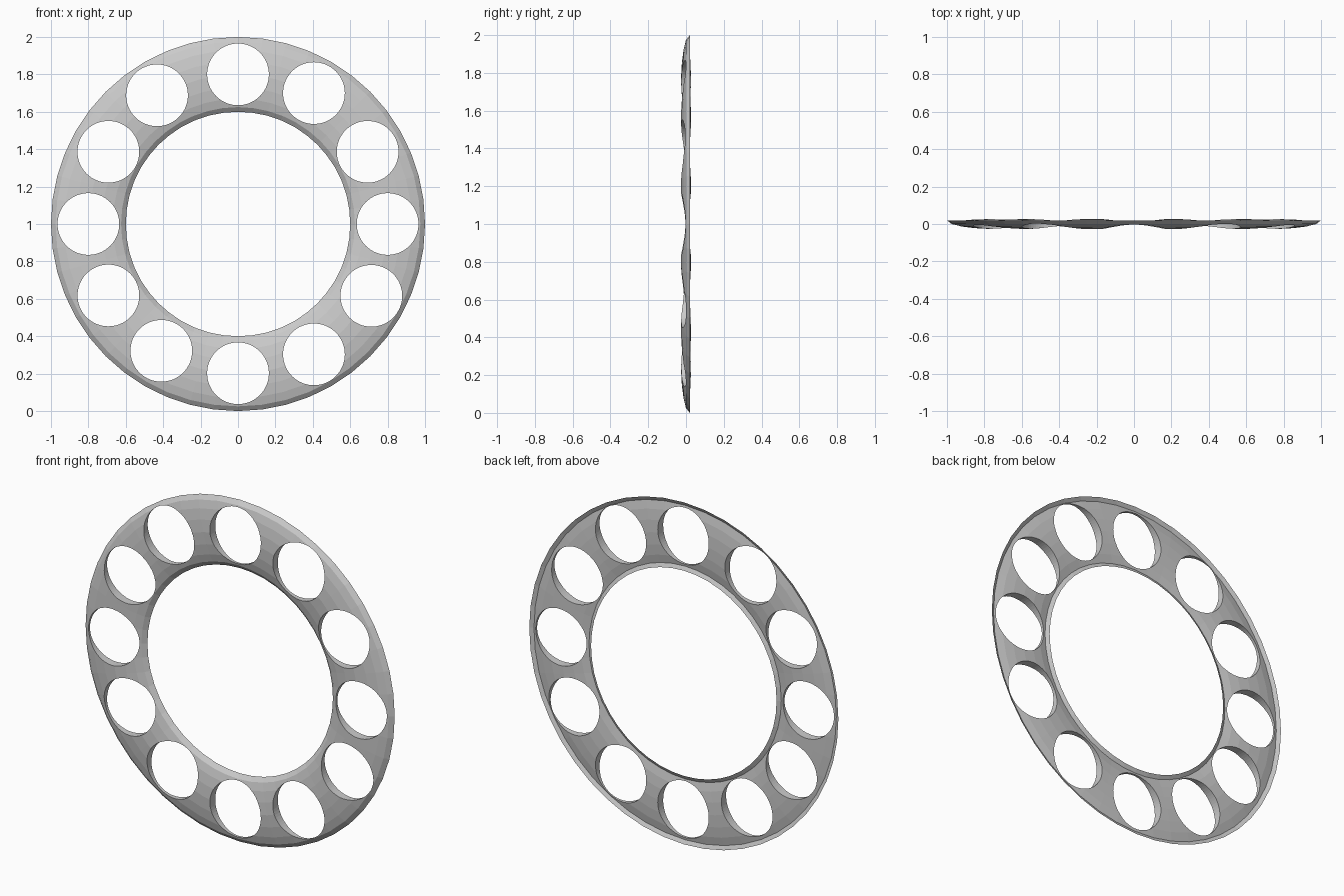
import bpy, bmesh, math

if "Cube" in bpy.data.objects:
    bpy.data.objects.remove(bpy.data.objects["Cube"])

SEG = 48
# Ring section as (radius, y): domed front, gently bulged back behind raised rims
SECTION = [(1.0, 0.02), (0.975, 0.0), (0.93, -0.013), (0.87, -0.022), (0.8, -0.026),
           (0.73, -0.022), (0.67, -0.013), (0.625, 0.0), (0.6, 0.02),
           (0.622, 0.008), (0.67, 0.018), (0.73, 0.024), (0.8, 0.026),
           (0.87, 0.024), (0.93, 0.018), (0.978, 0.008)]
# Hole centres (x, z), spaced slightly unevenly
HOLES = [(0, 1.80), (0.406, 1.70), (0.693, 1.386), (0.80, 1.0), (0.713, 0.616),
         (0.406, 0.303), (0, 0.202), (-0.41, 0.322), (-0.693, 0.618),
         (-0.80, 1.0), (-0.693, 1.386), (-0.433, 1.688)]
HOLE_R = 0.165


def make_object(name, bm):
    bmesh.ops.recalc_face_normals(bm, faces=bm.faces)
    mesh = bpy.data.meshes.new(name)
    bm.to_mesh(mesh)
    bm.free()
    ob = bpy.data.objects.new(name, mesh)
    bpy.context.collection.objects.link(ob)
    return ob


# Ring: section revolved about the y axis
bm = bmesh.new()
loops = []
for i in range(SEG):
    a = 2 * math.pi * i / SEG
    loops.append([bm.verts.new((r * math.cos(a), y, 1 + r * math.sin(a))) for r, y in SECTION])
n = len(SECTION)
for i in range(SEG):
    p, q = loops[i], loops[(i + 1) % SEG]
    for j in range(n):
        k = (j + 1) % n
        bm.faces.new((p[j], p[k], q[k], q[j]))
ring = make_object("perforated_ring", bm)

# Cutters: one round pin per hole
bm = bmesh.new()
for x, z in HOLES:
    rims = []
    for y in (-0.2, 0.2):
        rims.append([bm.verts.new((x + HOLE_R * math.cos(2 * math.pi * i / 64), y,
                                   z + HOLE_R * math.sin(2 * math.pi * i / 64))) for i in range(64)])
    for i in range(64):
        k = (i + 1) % 64
        bm.faces.new((rims[0][i], rims[0][k], rims[1][k], rims[1][i]))
    bm.faces.new(rims[0])
    bm.faces.new(rims[1])
cutter = make_object("hole_cutters", bm)

# Punch the holes
mod = ring.modifiers.new("holes", 'BOOLEAN')
mod.operation = 'DIFFERENCE'
mod.solver = 'EXACT'
mod.object = cutter
bpy.context.view_layer.objects.active = ring
ring.select_set(True)
bpy.ops.object.modifier_apply(modifier=mod.name)
bpy.data.objects.remove(cutter, do_unlink=True)
